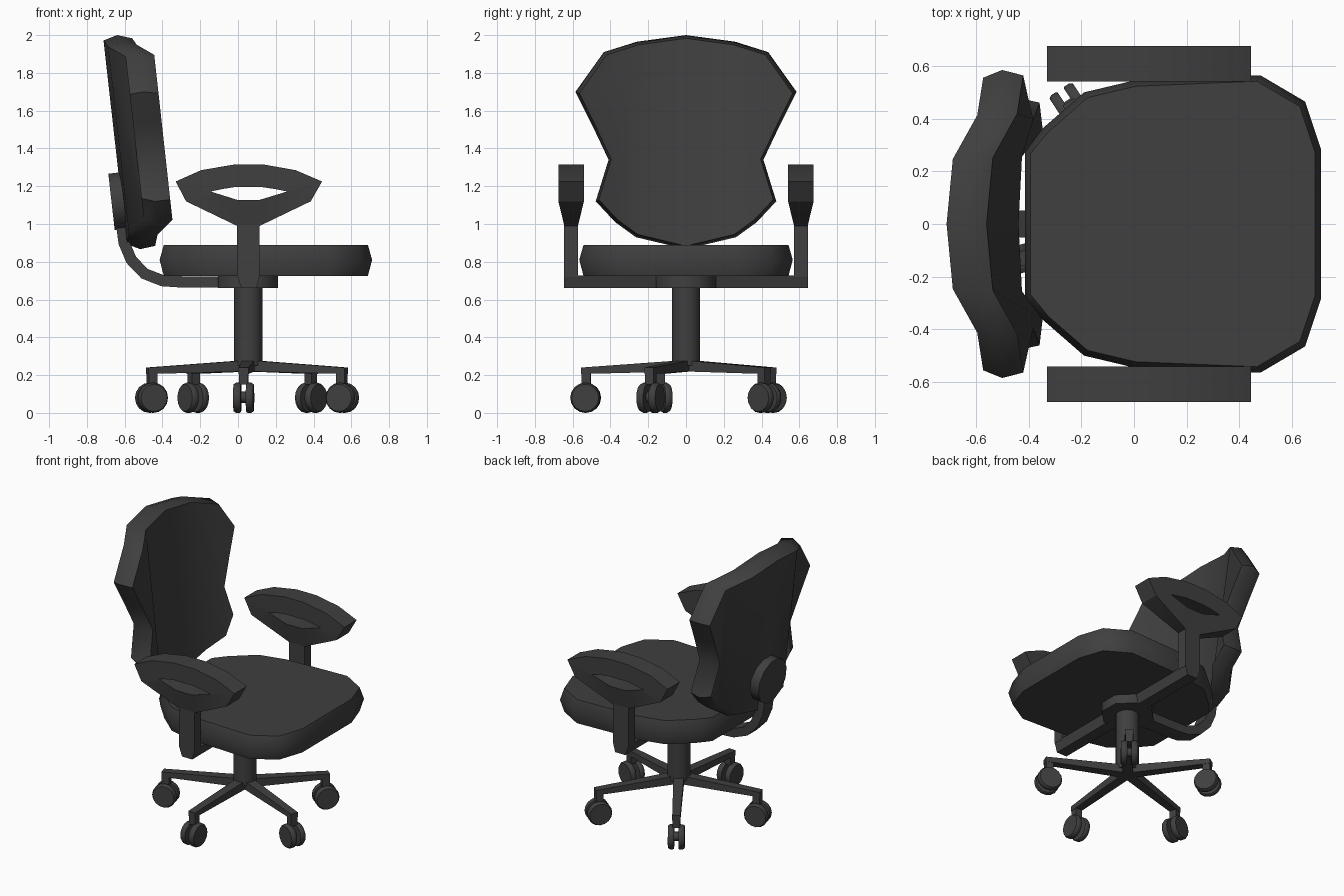
import bpy, bmesh
from math import sin, cos, pi, radians
from mathutils import Matrix, Vector

if "Cube" in bpy.data.objects:
    bpy.data.objects.remove(bpy.data.objects["Cube"])

mat = bpy.data.materials.new("dark_grey")
mat.diffuse_color = (0.05, 0.05, 0.05, 1)
mat.use_nodes = True
mat.node_tree.nodes["Principled BSDF"].inputs["Base Color"].default_value = mat.diffuse_color
CX = 0.055  # column axis


def finish(name, bm, angle=48):
    bmesh.ops.recalc_face_normals(bm, faces=bm.faces)
    me = bpy.data.meshes.new(name)
    bm.to_mesh(me)
    bm.free()
    ob = bpy.data.objects.new(name, me)
    bpy.context.collection.objects.link(ob)
    me.materials.append(mat)
    bpy.ops.object.select_all(action='DESELECT')
    ob.select_set(True)
    bpy.context.view_layer.objects.active = ob
    bpy.ops.object.shade_smooth_by_angle(angle=radians(angle))
    return ob


def loft(bm, rings, cap=True, closed=False):
    vs = [[bm.verts.new(p) for p in r] for r in rings]
    n = len(vs[0])
    pairs = list(zip(vs, vs[1:])) + ([(vs[-1], vs[0])] if closed else [])
    for a, b in pairs:
        for i in range(n):
            j = (i + 1) % n
            bm.faces.new((a[i], a[j], b[j], b[i]))
    if cap and not closed:
        bm.faces.new(vs[0])
        bm.faces.new(vs[-1])
    return vs


def disc(bm, r, depth, m, seg=16):
    bmesh.ops.create_cone(bm, cap_ends=True, segments=seg, radius1=r, radius2=r, depth=depth, matrix=m)


# seat cushion: half outline mirrored, lofted with a bulged middle
half = [(0.71, 0.285), (0.65, 0.465), (0.48, 0.565), (0.0, 0.545),
        (-0.19, 0.5), (-0.345, 0.365), (-0.415, 0.28)]
outline = half + [(x, -y) for x, y in reversed(half)]
bm = bmesh.new()
loft(bm, [[(0.147 + (x - 0.147) * s, y * s, z) for x, y in outline]
          for z, s in ((0.725, 0.96), (0.81, 1), (0.89, 0.96))])
finish("seat", bm)

# backrest: waisted outline, side wings bowed forward, reclined
side = [(0.26, 1.965), (0.435, 1.91), (0.585, 1.7), (0.5, 1.53),
        (0.41, 1.34), (0.478, 1.12), (0.375, 1.01), (0.265, 0.93)]
outline = [(0, 2.0)] + side + [(0, 0.867)] + [(-y, z) for y, z in reversed(side)]


def bow(y):
    return 0 if y == 0 else 0.02 if abs(y) < 0.27 else 0.107


def back_ring(dx, sy, sz):
    return [(-0.64 + 0.107 * (2 - z) + bow(y) + dx, y * sy, 1.43 + (z - 1.43) * sz) for y, z in outline]


bm = bmesh.new()
rings = loft(bm, [back_ring(-0.072, 0.95, 0.95), back_ring(0, 1, 1), back_ring(0.08, 0.965, 0.97)], cap=False)
for r in (rings[0], rings[-1]):
    bm.faces.new((r[0], r[1], r[8], r[9]))
    bm.faces.new((r[0], r[9], r[10], r[17]))
    bm.faces.new(r[1:9])
    bm.faces.new(r[10:18])
finish("backrest", bm)

# plate behind the backrest
bm = bmesh.new()
disc(bm, 0.155, 0.08, Matrix.Translation((-0.63, 0, 1.122)) @ Matrix.Rotation(radians(-96.5), 4, 'Y')
     @ Matrix.Rotation(pi / 12, 4, 'Z'), 12)
finish("back_plate", bm)

# curved bar from the mechanism up to the plate
path = [(0, 0.693), (-0.29, 0.693), (-0.4, 0.7), (-0.495, 0.737), (-0.565, 0.81), (-0.603, 0.9), (-0.62, 1.03)]
bm = bmesh.new()
rings = []
for i, p in enumerate(path):
    a, b = Vector(path[max(i - 1, 0)]), Vector(path[min(i + 1, len(path) - 1)])
    t = (b - a).normalized() * 0.03
    rings.append([(p[0] - t.y * s, y, p[1] + t.x * s) for s, y in ((-1, -0.052), (-1, 0.052), (1, 0.052), (1, -0.052))])
loft(bm, rings)
finish("back_bar", bm)

# mechanism under the seat and gas column
bm = bmesh.new()
disc(bm, 0.172, 0.065, Matrix.Translation((CX - 0.003, 0, 0.693)) @ Matrix.Rotation(pi / 8, 4, 'Z'), 8)
finish("seat_mechanism", bm)
bm = bmesh.new()
disc(bm, 0.075, 0.42, Matrix.Translation((CX, 0, 0.46)), 16)
finish("column", bm)

# cross bar carrying both armrests
bm = bmesh.new()
loft(bm, [[(0.018, y, 0.66), (0.097, y, 0.66), (0.115, y, 0.727), (-0.005, y, 0.727)] for y in (-0.645, 0.645)])
finish("arm_cross_bar", bm)

# armrests: outer and inner loops joined into a ring, tapering to the post
outer = [(-0.33, 1.225), (-0.195, 1.285), (-0.02, 1.315), (0.135, 1.315), (0.305, 1.285),
         (0.445, 1.225), (0.385, 1.12), (0.115, 0.99), (-0.005, 0.99), (-0.275, 1.12)]
inner = [(-0.145, 1.172), (-0.083, 1.185), (-0.02, 1.195), (0.13, 1.195), (0.195, 1.185),
         (0.26, 1.172), (0.188, 1.15), (0.115, 1.128), (-0.005, 1.128), (-0.075, 1.15)]


def arm_point(p, s, sign):
    w = 0.0675 if p[1] > 1.0 else 0.036
    return (p[0], sign * (0.608 + s * w), p[1])


for label, sign in (("left", 1), ("right", -1)):
    bm = bmesh.new()
    loft(bm, [[arm_point(p, s, sign) for p in loop]
              for loop, s in ((outer, -1), (outer, 1), (inner, 1), (inner, -1))], closed=True)
    finish(label + "_armrest", bm, 30)
    bm = bmesh.new()
    loft(bm, [[(x, sign * y, z) for x, y in ((-0.005, 0.572), (0.115, 0.572), (0.115, 0.645), (-0.005, 0.645))]
              for z in (0.72, 0.995)])
    finish(label + "_arm_post", bm)

# five star legs with twin-wheel casters
for k in range(5):
    m = Matrix.Translation((CX, 0, 0)) @ Matrix.Rotation(radians(-92.7 + 72 * k), 4, 'Z')
    bm = bmesh.new()
    loft(bm, [[(r, -w, z0), (r, w, z0), (r, w, z1), (r, -w, z1)]
              for r, w, z0, z1 in ((0, 0.034, 0.22, 0.28), (0.555, 0.026, 0.206, 0.24))])
    bm.transform(m)
    finish(f"leg_{k + 1}", bm)

    bm = bmesh.new()
    loft(bm, [[(x, y, z) for x, y in ((0.505, -0.024), (0.553, -0.024), (0.553, 0.024), (0.505, 0.024))]
              for z in (0.15, 0.22)])
    turn = Matrix.Rotation(pi / 2, 4, 'X')
    disc(bm, 0.03, 0.05, Matrix.Translation((0.532, 0, 0.083)) @ turn, 12)
    bm.transform(m)
    finish(f"caster_stem_{k + 1}", bm)

    bm = bmesh.new()
    for s in (-1, 1):
        loft(bm, [[(0.532 + r * cos(a * pi / 8), s * y, 0.08 + r * sin(a * pi / 8)) for a in range(16)]
                  for y, r in ((0.014, 0.075), (0.02, 0.08), (0.04, 0.08), (0.053, 0.072))])
    bm.transform(m)
    finish(f"caster_wheels_{k + 1}", bm)
